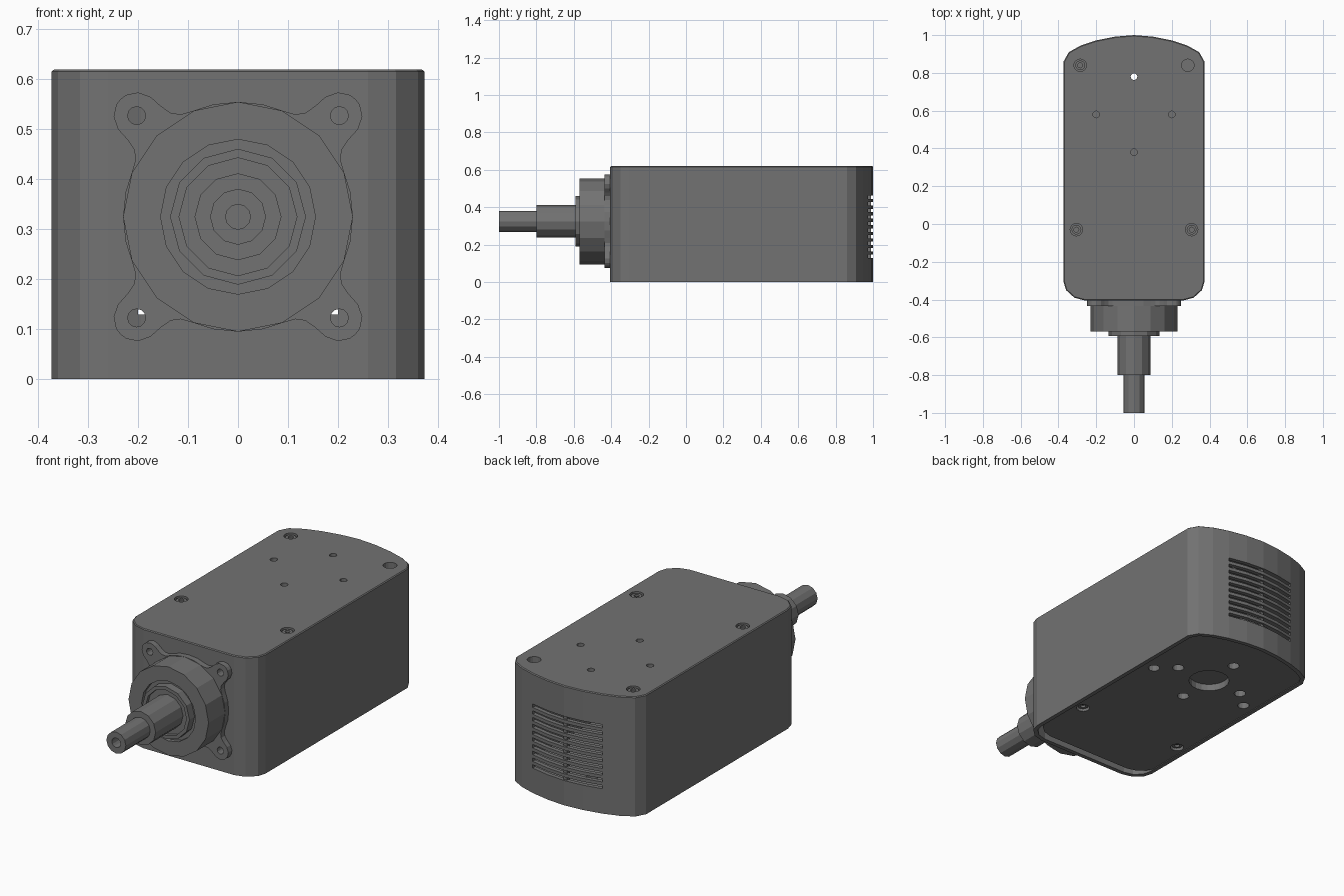
import bpy, bmesh, math
from mathutils import Vector

if "Cube" in bpy.data.objects:
    bpy.data.objects.remove(bpy.data.objects["Cube"])

AXIS_Z = 0.325  # height of the shaft axis
dark = bpy.data.materials.new("dark_grey")
dark.diffuse_color = (0.17, 0.17, 0.17, 1)
dark.use_nodes = True
dark.node_tree.nodes["Principled BSDF"].inputs["Base Color"].default_value = dark.diffuse_color


def circle(r, n, cx=0.0, cy=0.0):
    return [(cx + r * math.cos(2 * math.pi * i / n),
             cy + r * math.sin(2 * math.pi * i / n)) for i in range(n)]


def inset(pts, d):
    """Mitred inset of a counter-clockwise outline."""
    out = []
    for i, p in enumerate(pts):
        p = Vector(p)
        a = (p - Vector(pts[i - 1])).normalized()
        b = (Vector(pts[(i + 1) % len(pts)]) - p).normalized()
        n1, n2 = Vector((-a.y, a.x)), Vector((-b.y, b.x))
        out.append(tuple(p + (n1 + n2) * (d / (1 + n1.dot(n2)))))
    return out


def skin(bm, loops, along_y=False):
    """Bridge (outline, height) loops in order and cap both ends."""
    rings = []
    for pts, h in loops:
        rings.append([bm.verts.new((u, h, v + AXIS_Z) if along_y else (u, v, h))
                      for u, v in pts])
    n = len(rings[0])
    for a, b in zip(rings, rings[1:]):
        for i in range(n):
            bm.faces.new((a[i], a[(i + 1) % n], b[(i + 1) % n], b[i]))
    bm.faces.new(rings[0])
    bm.faces.new(rings[-1])


def lathe(bm, profile, n, cx=0.0, cy=0.0, along_y=False):
    skin(bm, [(circle(r, n, cx, cy), h) for r, h in profile], along_y)


def finish(name, bm):
    bmesh.ops.recalc_face_normals(bm, faces=bm.faces[:])
    me = bpy.data.meshes.new(name)
    bm.to_mesh(me)
    bm.free()
    me.materials.append(dark)
    ob = bpy.data.objects.new(name, me)
    bpy.context.collection.objects.link(ob)
    return ob


def cut(ob, bm):
    """Subtract a temporary cutter mesh and apply the result."""
    cutter = finish("cutter", bm)
    cutter.hide_render = True
    m = ob.modifiers.new("cut", 'BOOLEAN')
    m.operation, m.solver, m.object = 'DIFFERENCE', 'EXACT', cutter
    bpy.context.view_layer.objects.active = ob
    bpy.ops.object.modifier_apply(modifier=m.name)
    bpy.data.objects.remove(cutter)


# Housing outline: rounded front corners, bowed back
half = [(0.26, -0.405), (0.316, -0.39), (0.36, -0.35), (0.373, -0.305),
        (0.373, 0.86), (0.345, 0.91), (0.28, 0.946), (0.20, 0.972), (0.10, 0.992)]
outline = half + [(0.0, 1.0)] + [(-x, y) for x, y in reversed(half)]
inner = inset(outline, 0.022)

# Housing shell with chamfered top, hollow and open underneath
bm = bmesh.new()
skin(bm, [(outline, 0), (outline, 0.616), (inset(outline, 0.005), 0.62)])
housing = finish("housing", bm)
bm = bmesh.new()
skin(bm, [(inner, -0.1), (inner, 0.57)])
cut(housing, bm)

corners = [(sx * 0.203, sz * 0.2025) for sx in (-1, 1) for sz in (-1, 1)]
top_screws = [(-0.285, 0.84), (-0.305, -0.03), (0.305, -0.03)]
mount_holes = [(-0.2, 0.58), (0.2, 0.58), (0, 0.38)]

# Lid bores, rear vents and front bolt holes
bm = bmesh.new()
for x, y in top_screws:
    lathe(bm, [(0.033, 0.595), (0.033, 0.7)], 16, x, y)
lathe(bm, [(0.033, 0.58), (0.033, 0.7)], 16, 0.285, 0.84)
for x, y in mount_holes:
    lathe(bm, [(0.018, 0.58), (0.018, 0.7)], 12, x, y)
lathe(bm, [(0.018, 0.55), (0.018, 0.7)], 12, 0, 0.78)
box = [(-0.2, 0.9), (0.2, 0.9), (0.2, 1.1), (-0.2, 1.1)]
for i in range(10):
    z = 0.138 + 0.035 * i
    skin(bm, [(box, z - 0.009), (box, z + 0.009)])
for x, z in corners:
    lathe(bm, [(0.018, -0.5), (0.018, -0.36)], 12, x, z, True)
cut(housing, bm)

# Vertical rib behind the vents
bm = bmesh.new()
rib = [(-0.01, 0.965), (0.01, 0.965), (0.01, 0.99), (-0.01, 0.99)]
skin(bm, [(rib, 0.12), (rib, 0.47)])
finish("vent_rib", bm)

# Bottom plate, leaving a gap at the front wall
front = [(0.25, -0.35), (0.30, -0.335), (0.335, -0.305), (0.353, -0.27)]
plate_outline = front + inset(outline, 0.02)[4:-4] + [(-x, y) for x, y in reversed(front)]
bm = bmesh.new()
skin(bm, [(plate_outline, 0.004), (plate_outline, 0.06)])
plate = finish("bottom_plate", bm)
bm = bmesh.new()
lathe(bm, [(0.1, -0.1), (0.1, 0.04)], 20, 0, 0.58)
for x, y in mount_holes + [(0.29, 0.5), (-0.29, 0.5)]:
    lathe(bm, [(0.029, -0.1), (0.029, 0.035)], 12, x, y)
lathe(bm, [(0.029, -0.1), (0.029, 0.1)], 12, 0, 0.77)
for s in (-1, 1):
    lathe(bm, [(0.033, -0.1), (0.033, 0.033)], 16, s * 0.305, -0.03)
cut(plate, bm)

# Socket screws in the lid and the bottom plate
for i, (x, y) in enumerate(top_screws):
    bm = bmesh.new()
    lathe(bm, [(0.026, 0.59), (0.026, 0.614), (0.013, 0.614), (0.013, 0.602)], 12, x, y)
    finish(f"lid_screw_{i + 1}", bm)
for side, s in (("left", -1), ("right", 1)):
    bm = bmesh.new()
    lathe(bm, [(0.026, 0.04), (0.026, 0.014), (0.013, 0.014), (0.013, 0.026)], 12, s * 0.305, -0.03)
    finish(f"plate_screw_{side}", bm)

# Four-lobed mounting flange: one eighth mirrored, then turned four times
eighth = [(0.23, 0.0), (0.225, 0.05), (0.212, 0.09), (0.205, 0.115), (0.208, 0.135),
          (0.222, 0.155), (0.24, 0.175), (0.249, 0.2), (0.244, 0.224), (0.2355, 0.2355)]
quarter = eighth + [(b, a) for a, b in reversed(eighth[1:-1])]
lobed = []
for k in range(4):
    lobed += quarter
    quarter = [(-b, a) for a, b in quarter]
bm = bmesh.new()
skin(bm, [(lobed, -0.404), (lobed, -0.435)], True)
flange = finish("flange", bm)
bm = bmesh.new()
for x, z in corners:
    lathe(bm, [(0.018, -0.5), (0.018, -0.36)], 12, x, z, True)
cut(flange, bm)

# Bearing hub, collar and stepped shaft as turned profiles along y
turned = {
    "bearing_hub": (16, [(0.23, -0.43), (0.23, -0.57), (0.155, -0.57), (0.155, -0.55)]),
    "collar": (12, [(0.136, -0.54), (0.136, -0.592), (0.118, -0.592), (0.118, -0.575)]),
    "shaft": (12, [(0.087, -0.56), (0.087, -0.8), (0.056, -0.8), (0.056, -1.0),
                   (0.025, -1.0), (0.025, -0.93)]),
}
for name, (n, profile) in turned.items():
    bm = bmesh.new()
    lathe(bm, profile, n, along_y=True)
    finish(name, bm)
